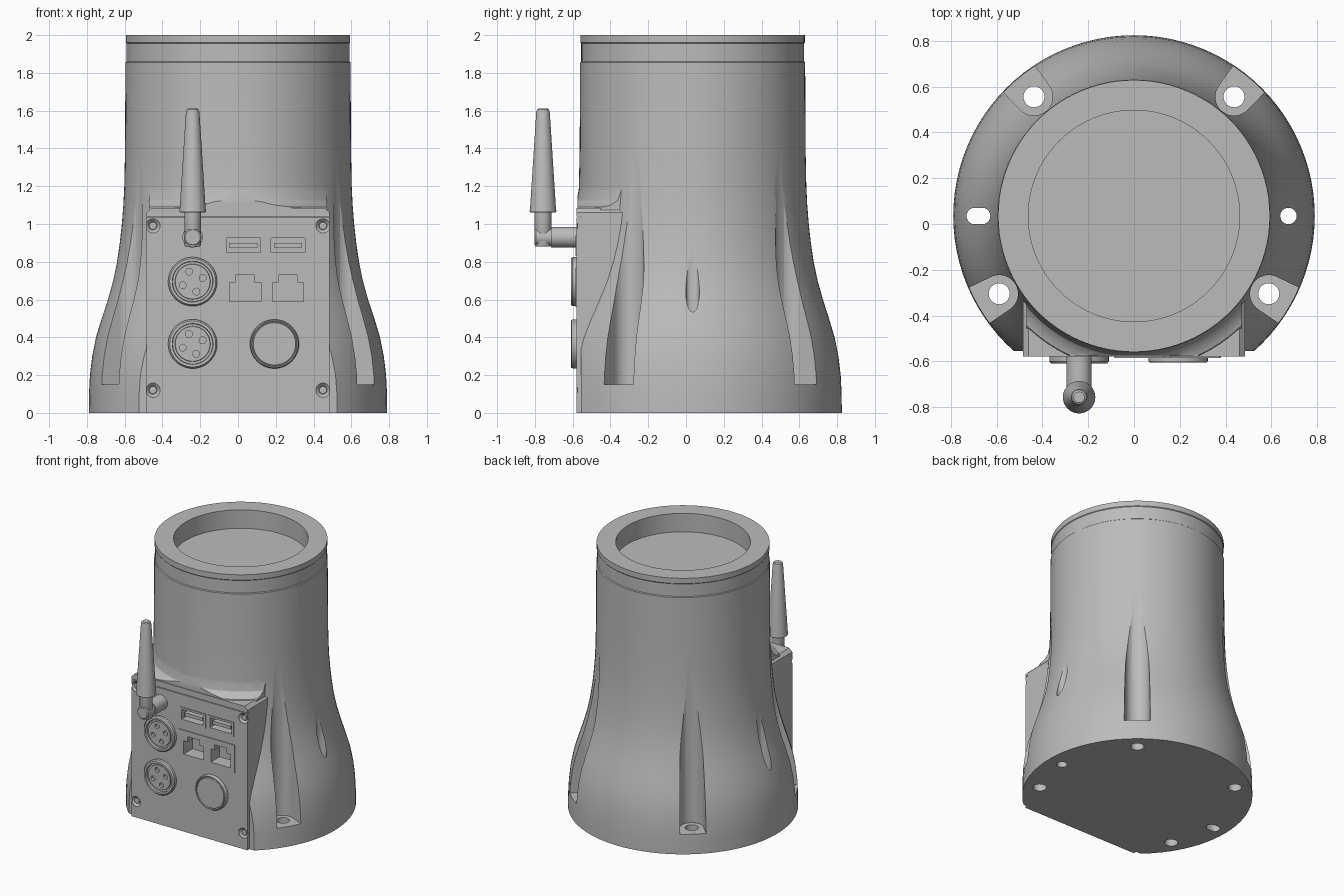
import bpy, bmesh, math
from mathutils import Matrix, Vector

cube = bpy.data.objects.get("Cube")
if cube:
    bpy.data.objects.remove(cube, do_unlink=True)

grey = bpy.data.materials.new("plain grey")
grey.use_nodes = True
GREY = (0.5, 0.5, 0.5, 1)
grey.diffuse_color = GREY
grey.node_tree.nodes["Principled BSDF"].inputs["Base Color"].default_value = GREY

CY = 0.035                                  # y of the housing axis
FACE = -0.58                                # y of the panel front
FRONT = Matrix.Rotation(math.pi / 2, 4, 'X')  # local z points to the front


def front_at(x, z, y=FACE):
    return Matrix.Translation((x, y, z)) @ FRONT


def loft(name, rings, matrix):
    """Closed solid through a list of equal rings of points."""
    bm = bmesh.new()
    loops = [[bm.verts.new(matrix @ Vector(p)) for p in r] for r in rings]
    n = len(loops[0])
    for a, b in zip(loops, loops[1:]):
        for i in range(n):
            j = (i + 1) % n
            bm.faces.new((a[i], a[j], b[j], b[i]))
    bm.faces.new(loops[0][::-1])
    bm.faces.new(loops[-1])
    bmesh.ops.recalc_face_normals(bm, faces=bm.faces)
    mesh = bpy.data.meshes.new(name)
    bm.to_mesh(mesh)
    bm.free()
    mesh.materials.append(grey)
    ob = bpy.data.objects.new(name, mesh)
    bpy.context.collection.objects.link(ob)
    return ob


def arc(r, start, end, n, x=0):
    return [(x + r * math.cos(math.radians(start + (end - start) * i / n)),
             r * math.sin(math.radians(start + (end - start) * i / n)))
            for i in range(n + 1)]


def lathe(name, profile, matrix, n=32):
    return loft(name, [[(x, y, z) for x, y in arc(r, 0, 360, n)[:-1]]
                       for r, z in profile], matrix)


def prism(name, points, lo, hi, matrix=Matrix()):
    return loft(name, [[(x, y, z) for x, y in points] for z in (lo, hi)], matrix)


def rect(x0, x1, y0, y1):
    return [(x0, y0), (x1, y0), (x1, y1), (x0, y1)]


def combine(targets, tool, op='DIFFERENCE'):
    for ob in targets:
        mod = ob.modifiers.new(op, 'BOOLEAN')
        mod.operation, mod.object, mod.solver = op, tool, 'EXACT'
        bpy.context.view_layer.objects.active = ob
        bpy.ops.object.modifier_apply(modifier=mod.name)
    bpy.data.objects.remove(tool, do_unlink=True)


# Flared housing with a recessed top
axis = Matrix.Translation((0, CY, 0))
housing = lathe("housing", [
    (.79, 0), (.789, .1), (.784, .2), (.772, .3), (.752, .4), (.722, .5),
    (.69, .6), (.662, .7), (.641, .8), (.626, .9), (.615, 1), (.607, 1.1),
    (.602, 1.2), (.598, 1.4), (.596, 1.855), (.59, 1.86), (.59, 1.955),
    (.594, 1.96), (.594, 2), (.462, 2), (.462, 1.86)], axis, 96)

# Connector box in front, with a soft collar on its top
box = prism("box", [(-.485, 0), (.485, 0), (.485, 1.06), (.46, 1.085),
                    (-.46, 1.085), (-.485, 1.06)], -.1, .58, FRONT)
combine([housing], box, 'UNION')
collar = lathe("collar", [(.56, 1.04), (.69, 1.06), (.67, 1.09), (.64, 1.1),
                          (.615, 1.125), (.603, 1.18), (.58, 1.2)], axis, 96)
combine([collar], prism("limit", rect(-.47, .47, -.575, -.2), 1, 1.3), 'INTERSECT')
combine([housing], collar, 'UNION')
combine([housing], prism("front_cut", rect(-1, 1, -1, -.555), -.1, 1.04))

# Bolt pockets and bolt holes
for angle in (50, 130, 210, 330):
    m = axis @ Matrix.Rotation(math.radians(angle), 4, 'Z') @ Matrix.Translation((.68, 0, 0))
    pocket = arc(.082, 90, 270, 16) + [(.3, -.105), (.3, .105)]
    combine([housing], prism("pocket", pocket, .15, 1.5, m))
    combine([housing], lathe("bolt_hole", [(.046, -.1), (.046, .3)], m, 24))

# Locating hole on the left and slot on the right
combine([housing], lathe("pin_hole", [(.036, -.1), (.036, 1.2)],
                         Matrix.Translation((.675, CY, 0)), 24))
slot = arc(.036, -90, 90, 10, .016) + arc(.036, 90, 270, 10, -.016)
combine([housing], prism("slot", slot, -.1, 1.2, Matrix.Translation((-.68, CY, 0))))

# Front panel with raised port frames
panel = prism("front_panel", rect(-.485, .485, 0, 1.035), .553, -FACE, FRONT)
usb_x, net_x = (.028, .265), (.038, .265)
frames = [prism("usb_frame", rect(x - .108, x + .108, .83, .94), .57, .586, FRONT)
          for x in usb_x]
frames.append(prism("network_frame", rect(-.085, .38, .56, .77), .57, .586, FRONT))

# Port openings
for x, frame in zip(usb_x, frames):
    combine([frame, panel, housing],
            prism("usb_port", rect(x - .09, x + .09, .85, .925), .5, .7, FRONT))
    tongue = prism("usb_tongue", rect(x - .075, x + .075, .875, .9), .49, .575, FRONT)
for x in net_x:
    half = [(.083, .59), (.083, .69), (.05, .69), (.05, .73)]
    points = [(x + a, b) for a, b in half] + [(x - a, b) for a, b in half[::-1]]
    combine([frames[2], panel, housing], prism("network_port", points, .48, .7, FRONT))

# Countersunk corner screws
for x in (-.45, .45):
    for z in (.12, .99):
        combine([panel], lathe("countersink", [(.022, -.02), (.038, -.004), (.038, .02)],
                               front_at(x, z), 24))
        lathe("screw", [(.02, -.022), (.02, -.01), (.012, -.008)], front_at(x, z), 16)

# Round four-pole connectors
for z in (.365, .695):
    plug = lathe("round_connector", [(.13, -.01), (.13, .02), (.122, .03), (.108, .03),
                                     (.106, .012), (.094, .012), (.092, .02)],
                 front_at(-.24, z), 40)
    for k in range(4):
        a = math.radians(20 + 90 * k)
        m = front_at(-.24 + .056 * math.cos(a), z + .056 * math.sin(a))
        combine([plug], lathe("pole", [(.018, 0), (.018, .1)], m, 16))

# Push button
lathe("push_button", [(.13, -.01), (.13, .018), (.125, .026), (.12, .026),
                      (.118, .018), (.114, .018), (.112, .026)],
      front_at(.193, .365), 40)

# Antenna: socket, elbow, neck and tapered whip
AX, AY, AZ = -.24, -.757, .93
lathe("antenna_socket", [(.055, -.02), (.055, .135)], front_at(AX, AZ))
lathe("antenna_elbow", [(.047, .1), (.047, .215), (.04, .222)], front_at(AX, AZ))
stand = Matrix.Translation((AX, AY, 0))
lathe("antenna_neck", [(.04, .882), (.044, .89), (.044, 1.08)], stand)
lathe("antenna_whip", [(.068, 1.062), (.071, 1.068), (.068, 1.09), (.036, 1.59),
                       (.032, 1.605), (.024, 1.611)], stand)

# Smooth shading with sharp edges kept
for ob in bpy.context.view_layer.objects:
    ob.select_set(ob.type == 'MESH' and grey.name in ob.data.materials)
bpy.context.view_layer.objects.active = housing
bpy.ops.object.shade_smooth_by_angle(angle=math.radians(30))
